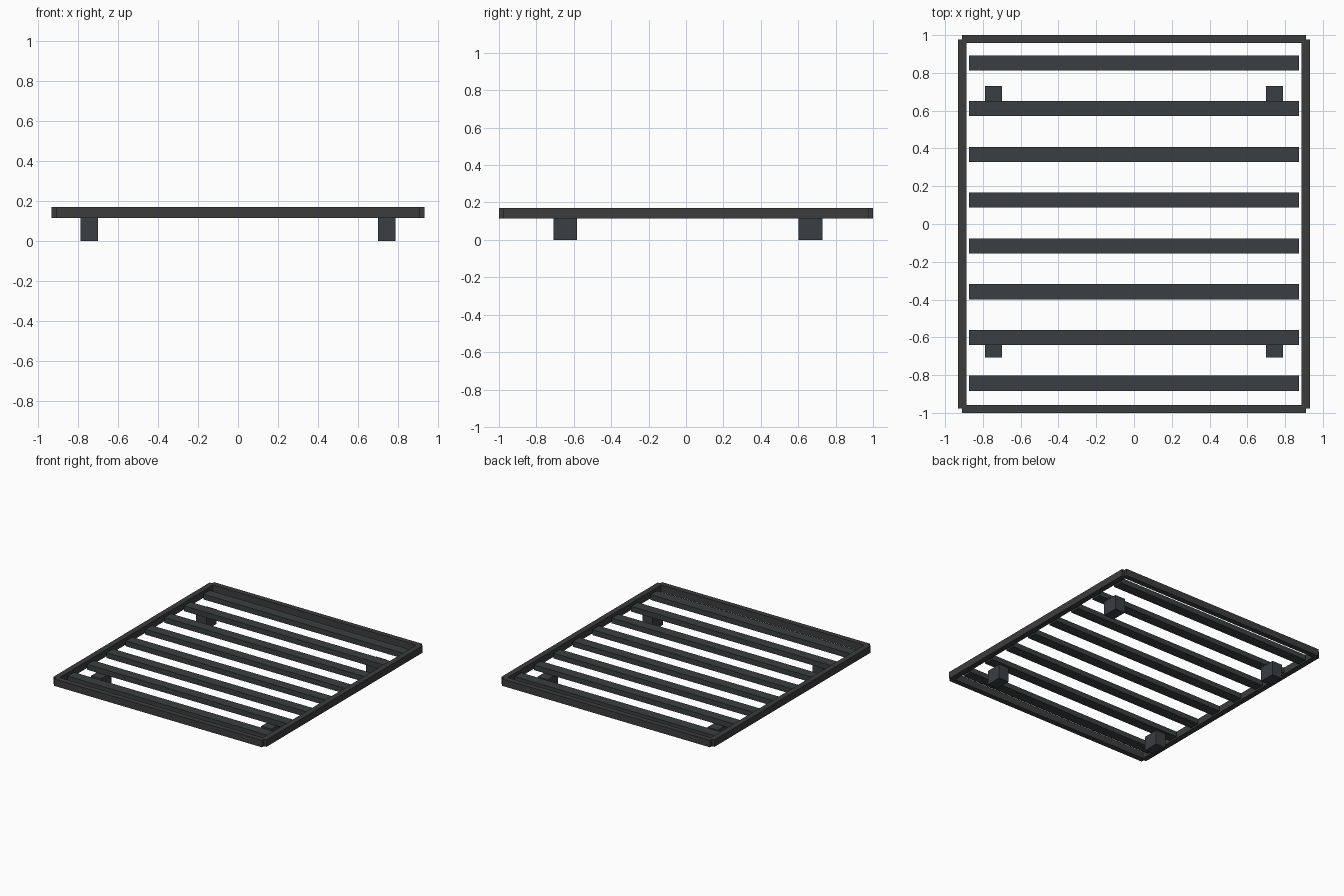
import bpy

if "Cube" in bpy.data.objects:
    bpy.data.objects.remove(bpy.data.objects["Cube"])


def material(name, rgb):
    m = bpy.data.materials.new(name)
    m.diffuse_color = (*rgb, 1)
    m.use_nodes = True
    m.node_tree.nodes["Principled BSDF"].inputs["Base Color"].default_value = m.diffuse_color
    return m


rail_paint = material("rail_paint", (0.046, 0.046, 0.047))
slat_paint = material("slat_paint", (0.042, 0.049, 0.052))


def box(name, x, y, z, mat):
    """Box from (min, max) ranges on each axis."""
    bpy.ops.mesh.primitive_cube_add(size=1)
    o = bpy.context.object
    o.name = name
    for v in o.data.vertices:
        v.co = [r[0] if c < 0 else r[1] for c, r in zip(v.co, (x, y, z))]
    o.data.materials.append(mat)
    return o


RAIL_Z = (0.115, 0.17)

# Outer frame: side rails overlap the end rails, leaving small corner notches
for side, s in (("left", -1), ("right", 1)):
    box(side + "_side_rail", sorted((s * 0.888, s * 0.932)), (-0.976, 0.976), RAIL_Z, rail_paint)
for end, s in (("front", -1), ("back", 1)):
    box(end + "_end_rail", (-0.91, 0.91), sorted((s * 0.958, s * 1.0)), RAIL_Z, rail_paint)

# Eight cross slats, slightly recessed below the frame top
for i in range(8):
    y = -0.843 + i * 0.2423
    box(f"slat_{i + 1}", (-0.873, 0.873), (y - 0.04, y + 0.04), (0.115, 0.157), slat_paint)

# Four block feet
for end, y in (("front", (-0.708, -0.582)), ("back", (0.602, 0.73))):
    for side, s in (("left", -1), ("right", 1)):
        box(f"{end}_{side}_foot", sorted((s * 0.699, s * 0.788)), y, (0.0, 0.115), slat_paint)
